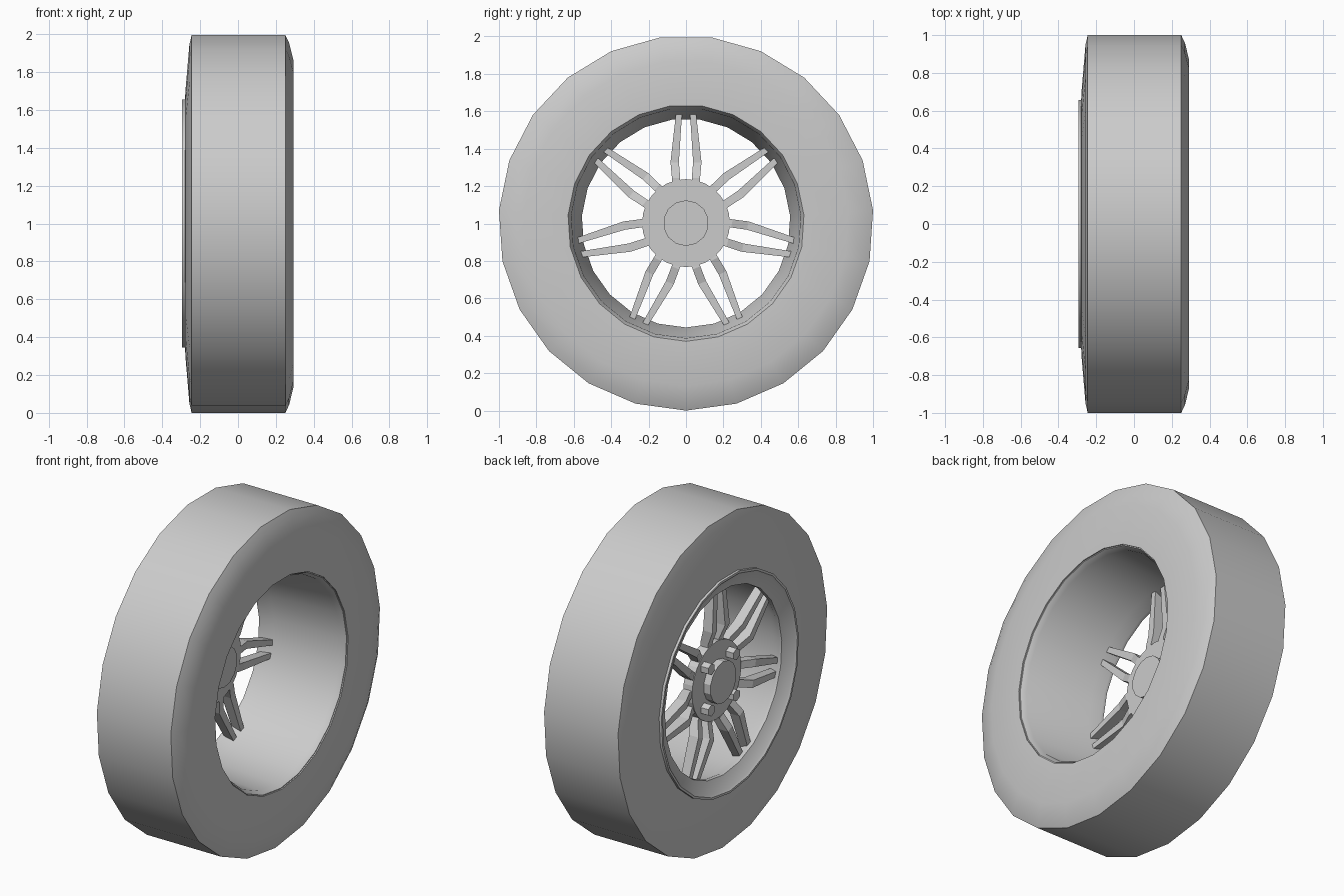
import bpy, bmesh, math

if "Cube" in bpy.data.objects:
    bpy.data.objects.remove(bpy.data.objects["Cube"])

CZ = 1.0023      # axle height
SIDES = 23

grey = bpy.data.materials.new("light_grey")
grey.diffuse_color = (0.6, 0.6, 0.6, 1)
grey.use_nodes = True
grey.node_tree.nodes["Principled BSDF"].inputs["Base Color"].default_value = grey.diffuse_color


def finish(name, bm, smooth=None):
    bmesh.ops.recalc_face_normals(bm, faces=bm.faces[:])
    me = bpy.data.meshes.new(name)
    bm.to_mesh(me)
    bm.free()
    me.materials.append(grey)
    ob = bpy.data.objects.new(name, me)
    bpy.context.collection.objects.link(ob)
    if smooth:
        bpy.ops.object.select_all(action='DESELECT')
        ob.select_set(True)
        bpy.context.view_layer.objects.active = ob
        bpy.ops.object.shade_smooth_by_angle(angle=math.radians(smooth))
    return ob


def point(x, r, a, side=0.0):
    """Point at radius r along direction a, shifted sideways."""
    return (x, r * math.cos(a) - side * math.sin(a),
            CZ + r * math.sin(a) + side * math.cos(a))


def revolve(name, profile, n, smooth=None):
    """Closed (x, r) profile turned around the axle."""
    bm = bmesh.new()
    rings = []
    for i in range(n):
        a = -math.pi / 2 + i * 2 * math.pi / n
        rings.append([bm.verts.new(point(x, r, a)) for x, r in profile])
    m = len(profile)
    for i in range(n):
        p, q = rings[i], rings[(i + 1) % n]
        for j in range(m):
            k = (j + 1) % m
            bm.faces.new((p[j], p[k], q[k], q[j]))
    return finish(name, bm, smooth)


def add_disc(bm, x0, x1, r, n, cy=0.0, cz=0.0, phase=-math.pi / 2):
    """Solid cylinder along x."""
    ends = []
    for x in (x0, x1):
        ends.append([bm.verts.new((x, cy + r * math.cos(phase + i * 2 * math.pi / n),
                                   CZ + cz + r * math.sin(phase + i * 2 * math.pi / n)))
                     for i in range(n)])
    bm.faces.new(ends[0])
    bm.faces.new(ends[1])
    for i in range(n):
        k = (i + 1) % n
        bm.faces.new((ends[0][i], ends[0][k], ends[1][k], ends[1][i]))


# Tyre: flat tread, soft shoulders, flat side walls
revolve("tyre", [(-0.245, 1.0023), (0.25, 1.0023), (0.27, 0.96), (0.292, 0.87),
                 (0.292, 0.637), (0.2, 0.637), (-0.2, 0.64), (-0.28, 0.645),
                 (-0.278, 0.70), (-0.257, 0.95)], SIDES, 40)

# Rim: tapered barrel with a flared lip on the outer side
revolve("rim", [(0.285, 0.64), (0.285, 0.632), (0.255, 0.615), (-0.17, 0.587),
                (-0.23, 0.558), (-0.25, 0.56), (-0.285, 0.635), (-0.295, 0.645),
                (-0.295, 0.658), (-0.275, 0.658), (-0.2, 0.65), (0.2, 0.65)], SIDES, 35)

# Hub plate, inner boss and outer cap
bm = bmesh.new()
add_disc(bm, -0.205, -0.145, 0.235, 28)
finish("hub_plate", bm)
bm = bmesh.new()
add_disc(bm, -0.16, -0.09, 0.122, 14)
finish("hub_boss", bm)
bm = bmesh.new()
add_disc(bm, -0.25, -0.20, 0.125, 14)
finish("hub_cap", bm)

# Four wheel nuts on the outer face
bm = bmesh.new()
for sy in (-1, 1):
    for sz in (-1, 1):
        add_disc(bm, -0.255, -0.20, 0.035, 6, 0.12 * sy, 0.125 * sz)
finish("wheel_nuts", bm)

# Seven pairs of bent spokes: (radius, inner side, outer side, outer x, inner x)
stations = [(0.20, 0.030, 0.072, -0.20, -0.15),
            (0.24, 0.031, 0.075, -0.20, -0.148),
            (0.325, 0.038, 0.083, -0.235, -0.172),
            (0.592, 0.021, 0.053, -0.225, -0.172)]
bm = bmesh.new()
for i in range(7):
    a = math.pi / 2 + i * 2 * math.pi / 7
    for s in (-1, 1):
        loops = []
        for r, w0, w1, x0, x1 in stations:
            loops.append([bm.verts.new(point(x, r, a, s * w))
                          for x, w in ((x0, w0), (x0, w1), (x1, w1), (x1, w0))])
        bm.faces.new(loops[0])
        bm.faces.new(loops[-1])
        for p, q in zip(loops, loops[1:]):
            for j in range(4):
                k = (j + 1) % 4
                bm.faces.new((p[j], p[k], q[k], q[j]))
finish("spokes", bm)
